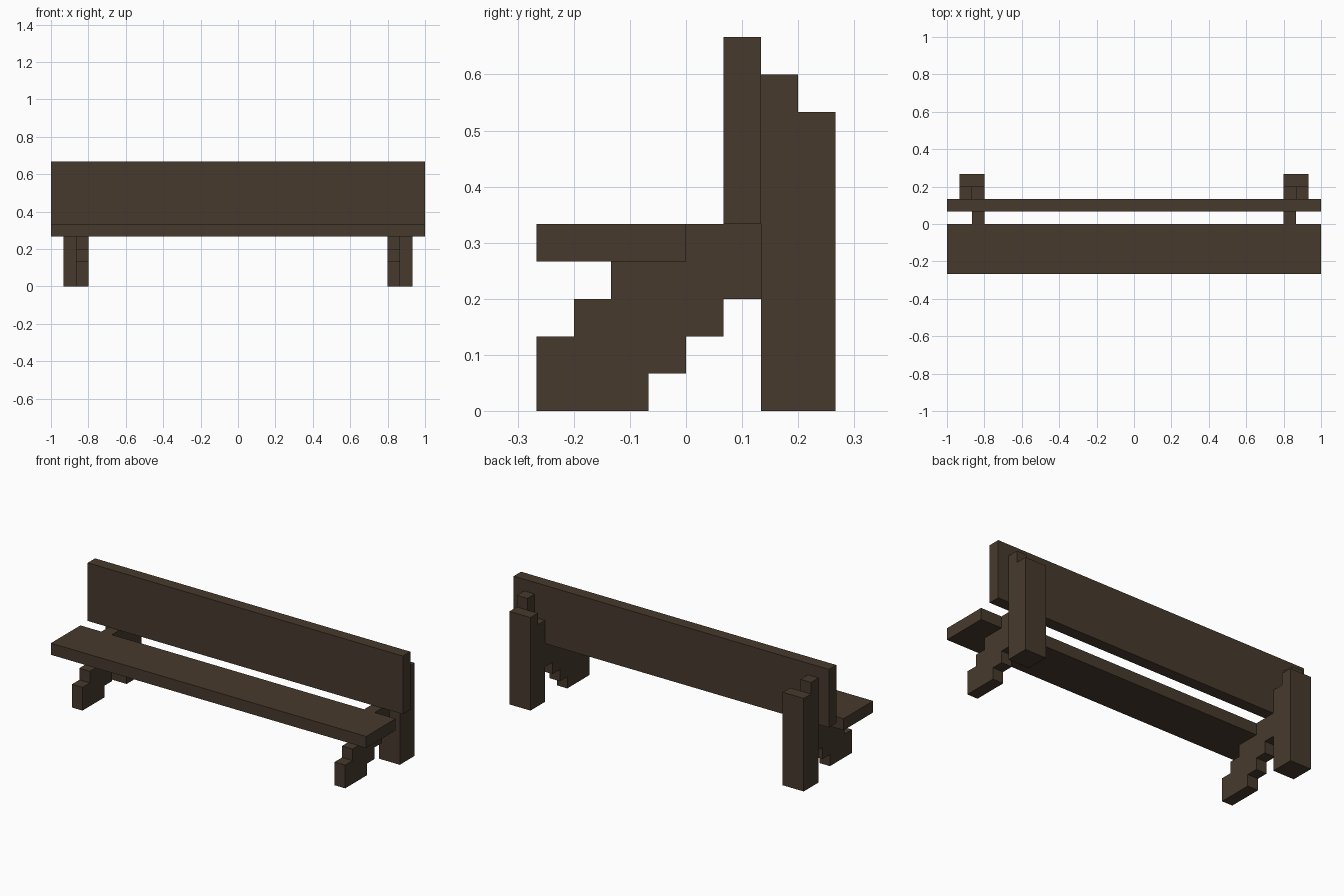
import bpy
import bmesh

cube = bpy.data.objects.get("Cube")
if cube:
    bpy.data.objects.remove(cube, do_unlink=True)

U = 1 / 15  # block size: every part snaps to this grid

# Dark wood, used everywhere
wood = bpy.data.materials.new("dark_wood")
wood.use_nodes = True
colour = (0.063, 0.042, 0.026, 1)
wood.diffuse_color = colour
bsdf = wood.node_tree.nodes["Principled BSDF"]
bsdf.inputs["Base Color"].default_value = colour
bsdf.inputs["Roughness"].default_value = 0.9


def extrude_profile(name, x0, x1, profile):
    """Extrude a (y, z) outline from x0 to x1, all in block units."""
    bm = bmesh.new()
    face = bm.faces.new([bm.verts.new((x0 * U, y * U, z * U)) for y, z in profile])
    side = bmesh.ops.extrude_face_region(bm, geom=[face])
    moved = [v for v in side["geom"] if isinstance(v, bmesh.types.BMVert)]
    bmesh.ops.translate(bm, verts=moved, vec=((x1 - x0) * U, 0, 0))
    bmesh.ops.recalc_face_normals(bm, faces=bm.faces)
    mesh = bpy.data.meshes.new(name)
    bm.to_mesh(mesh)
    bm.free()
    mesh.materials.append(wood)
    obj = bpy.data.objects.new(name, mesh)
    bpy.context.collection.objects.link(obj)
    return obj


def plank(name, x0, x1, y0, y1, z0, z1):
    return extrude_profile(name, x0, x1, [(y0, z0), (y1, z0), (y1, z1), (y0, z1)])


# Seat and backrest boards
plank("seat", -15, 15, -4, 0, 4, 5)
plank("backrest", -15, 15, 1, 2, 5, 10)

# Stepped strut running from the front foot up to the rear post
strut = [(-4, 0), (-2 + 1, 0), (-1, 1), (0, 1), (0, 2), (1, 2), (1, 3), (2, 3),
         (2, 5), (0, 5), (0, 4), (-2, 4), (-2, 3), (-3, 3), (-3, 2), (-4, 2)]
# Rear post: outer half steps up toward the backrest, inner half steps down
post_outer = [(2, 0), (4, 0), (4, 8), (3, 8), (3, 9), (2, 9)]
post_inner = [(2, 0), (4, 0), (4, 8), (3, 8), (3, 7), (2, 7)]

for side, s in (("left", 1), ("right", -1)):
    extrude_profile(f"{side}_front_strut", 12 * s, 13 * s, strut)
    extrude_profile(f"{side}_rear_post_inner", 12 * s, 13 * s, post_inner)
    extrude_profile(f"{side}_rear_post_outer", 13 * s, 14 * s, post_outer)
